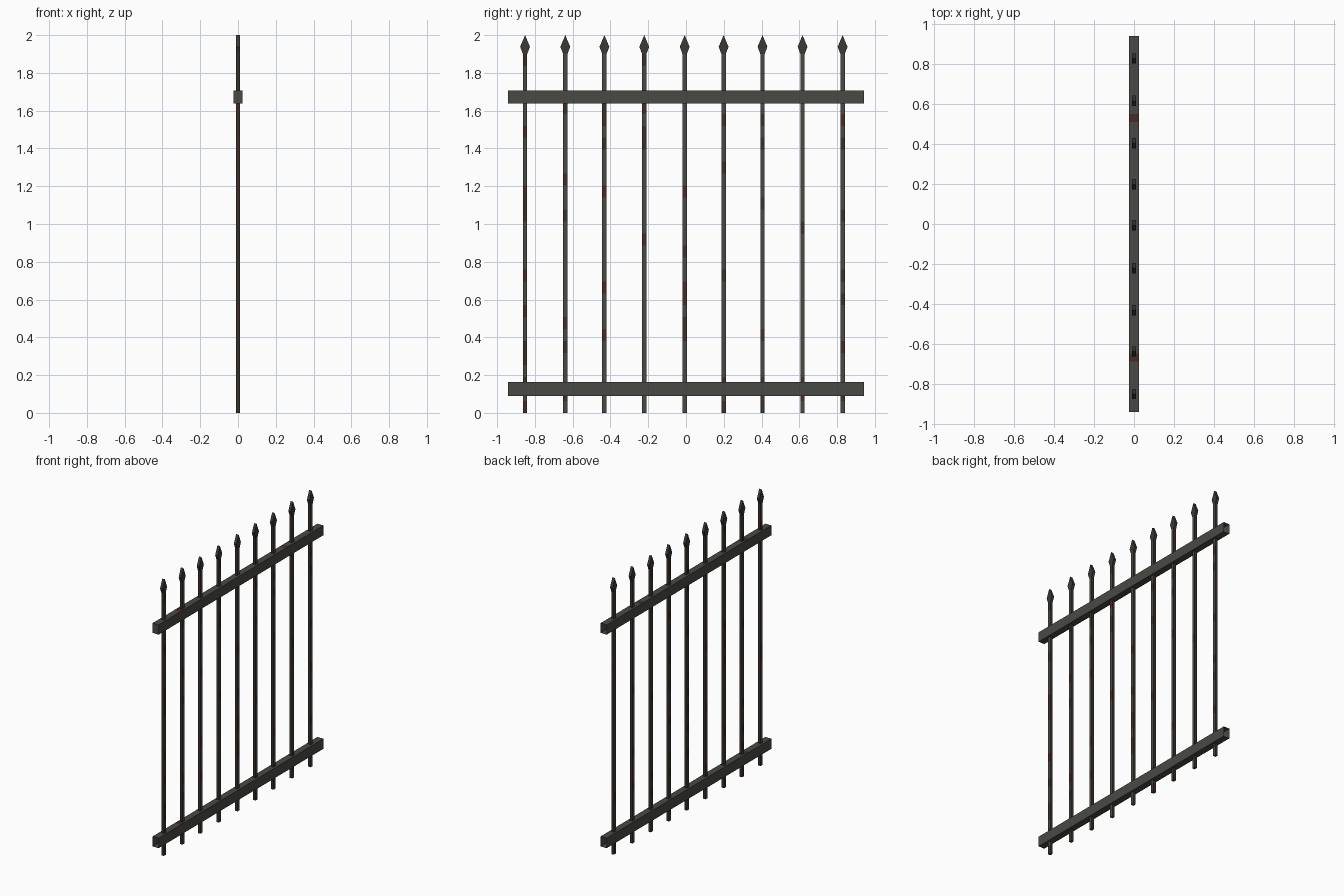
import bpy, bmesh, random

if "Cube" in bpy.data.objects:
    bpy.data.objects.remove(bpy.data.objects["Cube"])

random.seed(4)


def material(name, rgb):
    m = bpy.data.materials.new(name)
    m.diffuse_color = (*rgb, 1)
    m.use_nodes = True
    m.node_tree.nodes["Principled BSDF"].inputs["Base Color"].default_value = m.diffuse_color
    return m


MATS = [material("iron_grey", (0.066, 0.067, 0.058)),
        material("dark_iron", (0.043, 0.041, 0.036)),
        material("dark_brown", (0.042, 0.030, 0.023)),
        material("rust", (0.060, 0.026, 0.019))]
GREY, DARK, BROWN, RUST = range(4)


def finish(name, bm, flip=True):
    if flip:
        bmesh.ops.recalc_face_normals(bm, faces=bm.faces)
    me = bpy.data.meshes.new(name)
    bm.to_mesh(me)
    bm.free()
    for m in MATS:
        me.materials.append(m)
    ob = bpy.data.objects.new(name, me)
    bpy.context.collection.objects.link(ob)
    return ob


def loft(rings, colour, cap_start, cap_end):
    """Join rings of points with quads; colour(i, side) gives the material."""
    bm = bmesh.new()
    vs = [[bm.verts.new(p) for p in r] for r in rings]
    n = len(vs[0])
    for i in range(len(vs) - 1):
        for k in range(n):
            f = bm.faces.new((vs[i][k], vs[i][(k + 1) % n],
                              vs[i + 1][(k + 1) % n], vs[i + 1][k]))
            f.material_index = colour(i, k)
    if cap_start:
        bm.faces.new(vs[0][::-1])
    if cap_end:
        bm.faces.new(vs[-1])
    return bm


# Hollow rails: the ends are open except the front end of the top rail
def rail(name, z0, z1, cap, rust):
    w = 0.024
    ys = [-0.943, -0.69, -0.65, 0.51, 0.55, 0.943]
    rings = [[(-w, y, z0), (-w, y, z1), (w, y, z1), (w, y, z0)] for y in ys]
    finish(name, loft(rings, lambda i, k: RUST if (i, k) in rust else GREY, cap, False))


rail("lower_rail", 0.09, 0.163, False, {(1, 1)})
rail("upper_rail", 1.637, 1.708, True, {(1, 1), (3, 1)})


# Upright bars, brown on the narrow sides with scattered rust
def bar_colour(i, k):
    if random.random() < 0.12:
        return RUST
    if k in (0, 2):
        return BROWN
    return BROWN if random.random() < 0.12 else GREY


def bar(name, y):
    a, b = 0.010, 0.0115
    rings = []
    for i in range(31):
        z = 1.90 * i / 30
        rings.append([(-a, y - b, z), (a, y - b, z), (a, y + b, z), (-a, y + b, z)])
    finish(name, loft(rings, bar_colour, True, False))


# Flat spear heads
PROFILE = [(-0.0115, 1.90), (0.0115, 1.90), (0.026, 1.938), (0, 2.0), (-0.026, 1.938)]


def spear(name, y):
    rings = [[(x, y + py, z) for py, z in PROFILE] for x in (-0.010, 0.010)]
    bm = loft(rings, lambda i, k: DARK, True, True)
    for f in bm.faces:
        f.material_index = DARK
    finish(name, bm)


for i, y in enumerate([-0.852, -0.639, -0.432, -0.221, -0.007, 0.199, 0.405, 0.617, 0.829]):
    bar(f"bar_{i + 1}", y)
    spear(f"spear_head_{i + 1}", y)
